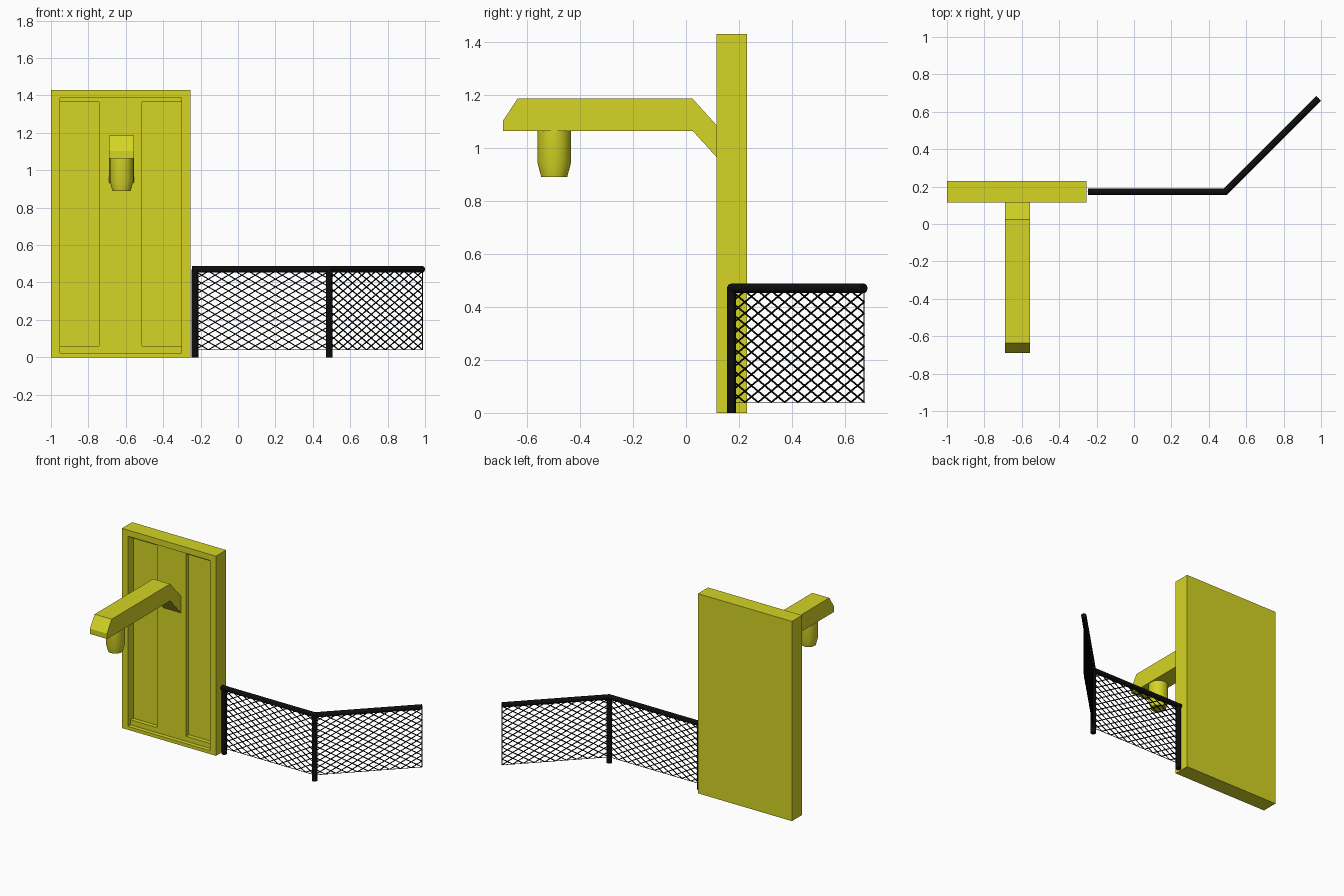
import bpy, bmesh, math
from mathutils import Vector

if "Cube" in bpy.data.objects:
    bpy.data.objects.remove(bpy.data.objects["Cube"])


def material(name, rgb):
    m = bpy.data.materials.new(name)
    m.diffuse_color = (*rgb, 1)
    m.use_nodes = True
    m.node_tree.nodes["Principled BSDF"].inputs["Base Color"].default_value = m.diffuse_color
    return m


YELLOW = material("yellow paint", (0.66, 0.66, 0.018))
BLACK = material("black metal", (0.004, 0.004, 0.004))


def finish(bm, name, mat):
    bmesh.ops.recalc_face_normals(bm, faces=bm.faces)
    me = bpy.data.meshes.new(name)
    bm.to_mesh(me)
    bm.free()
    me.materials.append(mat)
    ob = bpy.data.objects.new(name, me)
    bpy.context.collection.objects.link(ob)
    return ob


def activate(ob):
    bpy.ops.object.select_all(action='DESELECT')
    ob.select_set(True)
    bpy.context.view_layer.objects.active = ob


def smooth(ob):
    activate(ob)
    bpy.ops.object.shade_smooth_by_angle(angle=math.radians(35))


def box(name, x0, x1, y0, y1, z0, z1, mat):
    bm = bmesh.new()
    bmesh.ops.create_cube(bm, size=1)
    for v in bm.verts:
        v.co = ((x0 + x1) / 2 + v.co.x * (x1 - x0),
                (y0 + y1) / 2 + v.co.y * (y1 - y0),
                (z0 + z1) / 2 + v.co.z * (z1 - z0))
    return finish(bm, name, mat)


def add_tube(bm, path, r, sides):
    """Capped tube along a path; rings are mitred at the bends."""
    path = [Vector(p) for p in path]
    rings = []
    for i, p in enumerate(path):
        d_in = (p - path[i - 1]).normalized() if i else None
        d_out = (path[i + 1] - p).normalized() if i < len(path) - 1 else None
        t = ((d_in or d_out) + (d_out or d_in)).normalized()
        up = Vector((0, 0, 1)) if abs(t.z) < 0.9 else Vector((0, 1, 0))
        a = t.cross(up).normalized()
        b = a.cross(t)
        k = 1 / t.dot(d_in or d_out)
        rings.append([bm.verts.new(p + a * math.cos(q) * r * k + b * math.sin(q) * r)
                      for q in [2 * math.pi * j / sides for j in range(sides)]])
    for r0, r1 in zip(rings, rings[1:]):
        for j in range(sides):
            n = (j + 1) % sides
            bm.faces.new((r0[j], r0[n], r1[n], r1[j]))
    bm.faces.new(rings[0])
    bm.faces.new(rings[-1])


# Upright panel with a shallow recess and two deeper side channels
panel = box("wall_panel", -1, -0.255, 0.115, 0.23, 0, 1.43, YELLOW)
for x0, x1, y0, y1, z0, z1 in ((-0.953, -0.301, 0.0, 0.145, 0.024, 1.386),
                               (-0.952, -0.743, 0.05, 0.175, 0.06, 1.365),
                               (-0.513, -0.302, 0.05, 0.175, 0.06, 1.365)):
    cutter = box("recess_cutter", x0, x1, y0, y1, z0, z1, YELLOW)
    cutter.hide_render = True
    mod = panel.modifiers.new("recess", 'BOOLEAN')
    mod.operation, mod.solver, mod.object = 'DIFFERENCE', 'EXACT', cutter
    activate(panel)
    bpy.ops.object.modifier_apply(modifier=mod.name)
    bpy.data.objects.remove(cutter)

# Overhanging arm: side profile extruded across x
profile = [(-0.69, 1.064), (-0.69, 1.102), (-0.636, 1.185), (0.025, 1.185),
           (0.147, 1.05), (0.147, 0.93), (0.025, 1.064)]
bm = bmesh.new()
face = bm.faces.new([bm.verts.new((-0.69, y, z)) for y, z in profile])
ext = bmesh.ops.extrude_face_region(bm, geom=[face])
bmesh.ops.translate(bm, vec=(0.135, 0, 0),
                    verts=[g for g in ext["geom"] if isinstance(g, bmesh.types.BMVert)])
finish(bm, "support_arm", YELLOW)

# Round nozzle with a tapered tip under the arm
bm = bmesh.new()
SIDES = 32
rings = [[bm.verts.new((-0.6225 + r * math.cos(2 * math.pi * j / SIDES),
                        -0.497 + r * math.sin(2 * math.pi * j / SIDES), z))
          for j in range(SIDES)]
         for r, z in ((0.063, 1.07), (0.063, 0.943), (0.049, 0.89))]
for lo, hi in zip(rings, rings[1:]):
    for j in range(SIDES):
        n = (j + 1) % SIDES
        bm.faces.new((lo[j], lo[n], hi[n], hi[j]))
bm.faces.new(rings[0])
bm.faces.new(rings[-1])
smooth(finish(bm, "nozzle", YELLOW))

# Fence plan points: at the panel, at the bend, at the free end
START, BEND, END = (-0.23, 0.172), (0.487, 0.172), (0.987, 0.672)

# Top rail
bm = bmesh.new()
add_tube(bm, [(START[0] - 0.017, START[1], 0.47), (*BEND, 0.47), (*END, 0.47)], 0.0175, 16)
smooth(finish(bm, "fence_rail", BLACK))

# Posts
for i, (x, y) in enumerate((START, BEND)):
    bm = bmesh.new()
    add_tube(bm, [(x, y, 0), (x, y, 0.47)], 0.0175, 16)
    smooth(finish(bm, f"fence_post_{i + 1}", BLACK))

# Diamond wire mesh: two families of straight diagonals plus a thin border
N, Z0, Z1, WIRE = 10, 0.04, 0.46, 0.0033
for i, (a, b) in enumerate(((START, BEND), (BEND, END))):
    def at(u, v):
        return (a[0] + (b[0] - a[0]) * u / N, a[1] + (b[1] - a[1]) * u / N,
                Z0 + (Z1 - Z0) * v / N)
    bm = bmesh.new()
    for k in range(-N + 1, N):
        u0, u1 = max(0, k), min(N, N + k)
        add_tube(bm, [at(u0, u0 - k), at(u1, u1 - k)], WIRE, 6)
        add_tube(bm, [at(u0, N - u0 + k), at(u1, N - u1 + k)], WIRE, 6)
    add_tube(bm, [at(0, 0), at(N, 0)], 0.002, 6)
    add_tube(bm, [at(N, 0), at(N, N)], 0.002, 6)
    finish(bm, f"fence_mesh_{i + 1}", BLACK)
